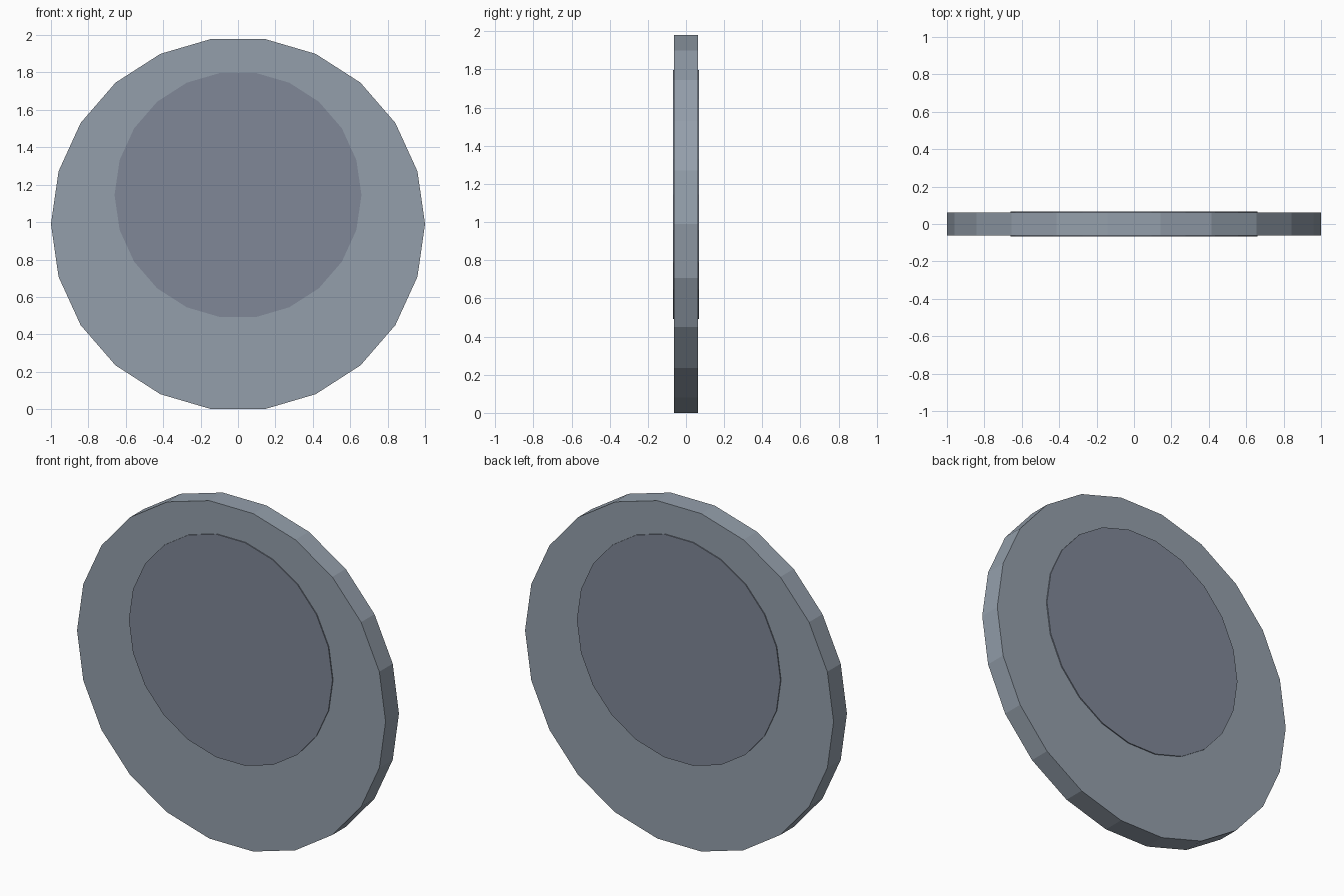
import bpy, math

if "Cube" in bpy.data.objects:
    bpy.data.objects.remove(bpy.data.objects["Cube"])

SIDES = 22


def disc(name, radius, depth, z, colour):
    # Upright flat-faced disc, with vertices on the left and right extremes
    bpy.ops.mesh.primitive_cylinder_add(vertices=SIDES, radius=radius, depth=depth)
    ob = bpy.context.object
    ob.name = name
    ob.rotation_euler = (math.pi / 2, 0, 0)
    ob.location = (0, 0, z)
    # the cylinder starts at local +Y; turn it so a vertex lies on +X
    for v in ob.data.vertices:
        x, y, h = v.co
        v.co = (y, -x, h)
    mat = bpy.data.materials.new(name + "_colour")
    mat.diffuse_color = (*colour, 1)
    mat.use_nodes = True
    mat.node_tree.nodes["Principled BSDF"].inputs["Base Color"].default_value = mat.diffuse_color
    ob.data.materials.append(mat)
    return ob


# Main body, resting on the ground on one flat side
disc("disc_body", 1.0, 0.124, math.cos(math.pi / SIDES), (0.296, 0.346, 0.407))

# Slightly raised, off-centre darker panel showing on both faces
disc("raised_panel", 0.66, 0.136, 1.145, (0.215, 0.245, 0.31))
